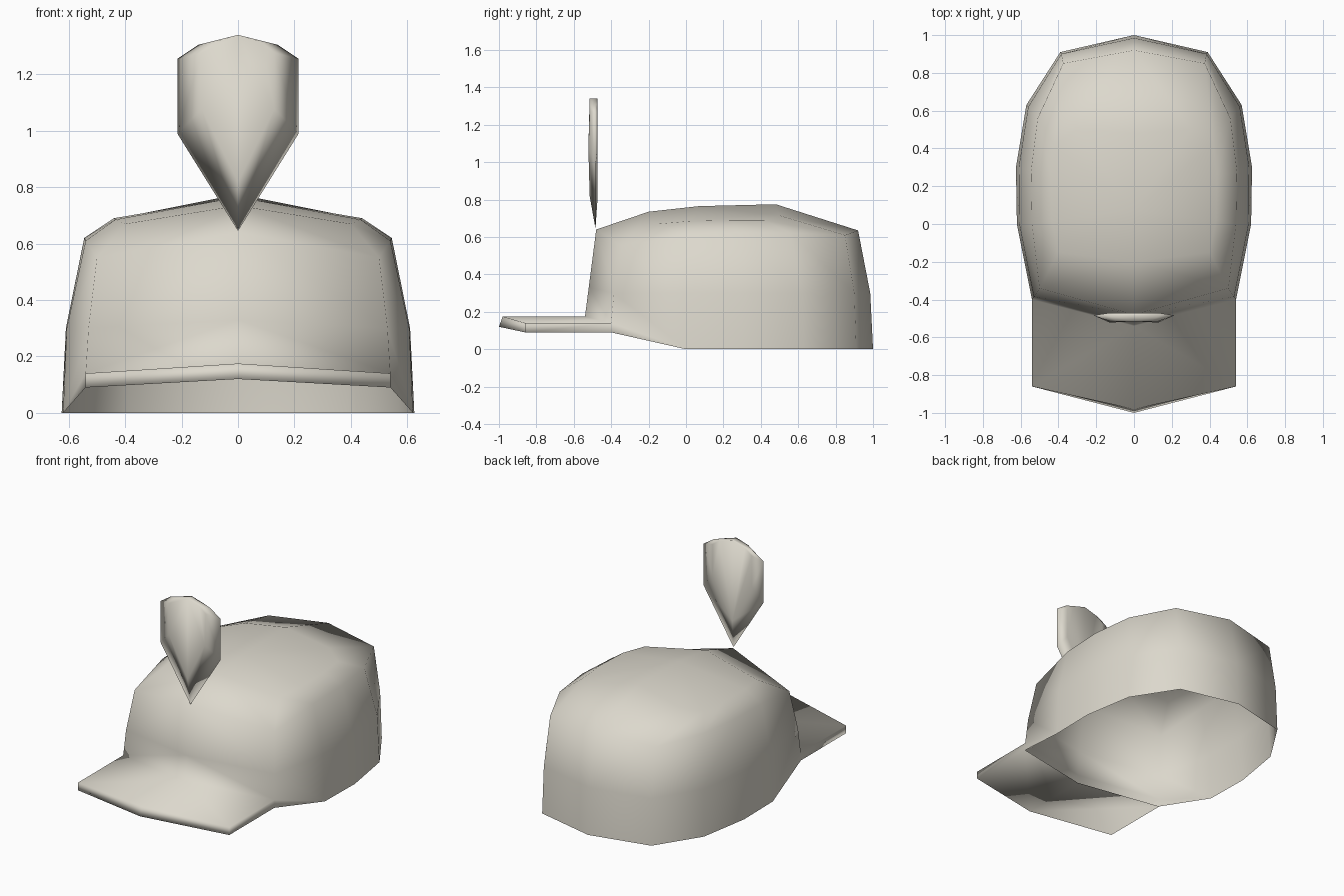
import bpy
import bmesh

cube = bpy.data.objects.get("Cube")
if cube:
    bpy.data.objects.remove(cube, do_unlink=True)

COLOUR = (0.72, 0.69, 0.61, 1.0)
mat = bpy.data.materials.new("warm_light_grey")
mat.use_nodes = True
mat.diffuse_color = COLOUR
bsdf = next(n for n in mat.node_tree.nodes if n.type == "BSDF_PRINCIPLED")
bsdf.inputs["Base Color"].default_value = COLOUR
bsdf.inputs["Roughness"].default_value = 0.8


def bridge(bm, a, b):
    """Join two equal rows of vertices with quads."""
    for i in range(len(a) - 1):
        bm.faces.new((a[i], a[i + 1], b[i + 1], b[i]))


def add_row(bm, points):
    return [bm.verts.new(p) for p in points]


def finish(bm, name):
    """Turn a +x half into a smooth, mirrored object."""
    bmesh.ops.remove_doubles(bm, verts=bm.verts, dist=0.0005)
    bmesh.ops.recalc_face_normals(bm, faces=bm.faces)
    for f in bm.faces:
        f.smooth = True
    mesh = bpy.data.meshes.new(name)
    bm.to_mesh(mesh)
    bm.free()
    mesh.materials.append(mat)
    obj = bpy.data.objects.new(name, mesh)
    bpy.context.collection.objects.link(obj)
    mirror = obj.modifiers.new("mirror", "MIRROR")
    mirror.use_axis[0] = True
    mirror.use_clip = True
    mirror.merge_threshold = 0.001
    return obj


# Crown: half rings from back centre to front centre, open underneath
base = [(0, 1, 0), (.39, .91, 0), (.57, .63, 0), (.625, .3, 0),
        (.62, 0, 0), (.54, -.4, .14), (0, -.54, .175)]
middle = [(0, .985, .3), (.385, .9, .3), (.56, .62, .3), (.61, .3, .3),
          (.607, 0, .3), (.53, -.385, .3), (0, -.52, .33)]
shoulder = [(0, .92, .635), (.375, .85, .61), (.51, .56, .62), (.545, .28, .62),
            (.54, 0, .61), (.5, -.34, .55), (0, -.48, .64)]
top = [(0, .48, .775), (.3, .5, .715), (.42, .42, .69), (.44, .25, .69),
       (.435, .02, .685), (.4, -.15, .67), (0, -.2, .735)]
bm = bmesh.new()
rows = [add_row(bm, r) for r in (base, middle, shoulder, top)]
for lower, upper in zip(rows, rows[1:]):
    bridge(bm, lower, upper)
peak = bm.verts.new((0, .07, .765))
for a, b in zip(rows[3], rows[3][1:]):
    bm.faces.new((a, b, peak))

# Visor: ridged slab pulled forward from the front of the crown
inner_top = [rows[0][6], rows[0][5]]
outer_top = add_row(bm, [(0, -.98, .175), (.54, -.86, .14)])
outer_low = add_row(bm, [(0, -1, .12), (.54, -.86, .09)])
inner_low = add_row(bm, [(0, -.54, .12), (.54, -.4, .09)])
for a, b in ((inner_top, outer_top), (outer_top, outer_low), (outer_low, inner_low)):
    bridge(bm, a, b)
bm.faces.new((inner_top[1], outer_top[1], outer_low[1], inner_low[1]))
bm.faces.new((rows[0][4], rows[0][5], inner_low[1]))
finish(bm, "cap_crown_and_visor")

# Plume: thin leaf-shaped badge standing on its point
outline = [(0, .645), (.215, .99), (.215, 1.255), (.14, 1.305), (0, 1.34)]


def leaf_row(bm, width, height, y):
    return add_row(bm, [(x * width, y, 1.34 - (1.34 - z) * height) for x, z in outline])


bm = bmesh.new()
back = leaf_row(bm, .65, .75, -.472)
edge = leaf_row(bm, 1, 1, -.484)
front = leaf_row(bm, .6, .75, -.515)
bridge(bm, back, edge)
bridge(bm, edge, front)
for v in front[1:2]:
    v.co.y = -.522
bm.faces.new(front)
bm.faces.new(back[::-1])
finish(bm, "plume")
